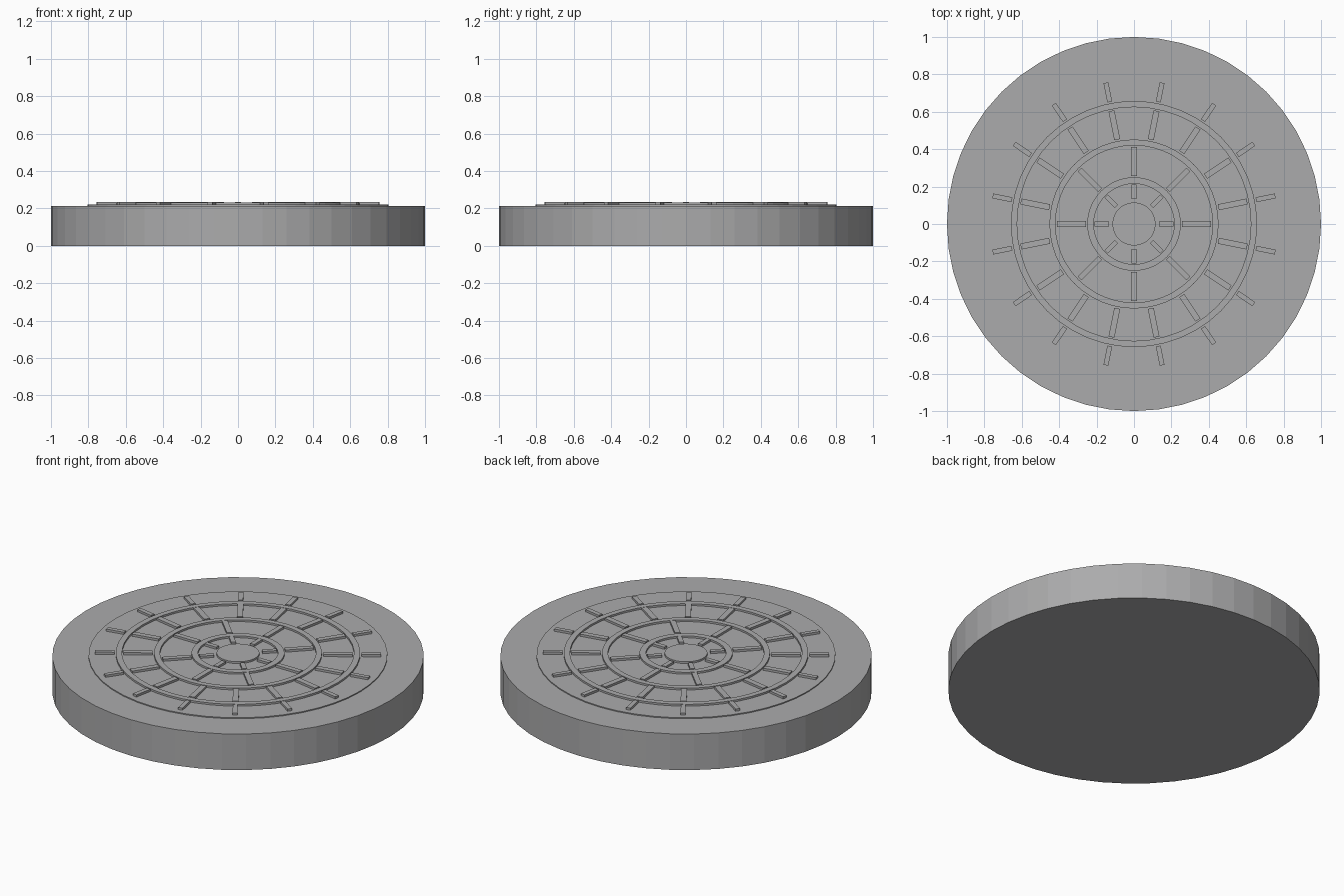
import bpy, bmesh
from math import cos, sin, pi, radians

if "Cube" in bpy.data.objects:
    bpy.data.objects.remove(bpy.data.objects["Cube"])

SEG = 48

# Dark cast iron
iron = bpy.data.materials.new("cast_iron")
iron.diffuse_color = (0.41, 0.41, 0.415, 1)
iron.use_nodes = True
iron.node_tree.nodes["Principled BSDF"].inputs["Base Color"].default_value = iron.diffuse_color


def finish(name, bm):
    bmesh.ops.recalc_face_normals(bm, faces=bm.faces)
    mesh = bpy.data.meshes.new(name)
    bm.to_mesh(mesh)
    bm.free()
    mesh.materials.append(iron)
    obj = bpy.data.objects.new(name, mesh)
    bpy.context.collection.objects.link(obj)
    return obj


def disc(name, r, z0, z1):
    bm = bmesh.new()
    verts = [bm.verts.new((r * cos(2 * pi * i / SEG), r * sin(2 * pi * i / SEG), z0))
             for i in range(SEG)]
    face = bm.faces.new(verts)
    top = bmesh.ops.extrude_face_region(bm, geom=[face], use_keep_orig=True)["geom"]
    bmesh.ops.translate(bm, vec=(0, 0, z1 - z0),
                        verts=[g for g in top if isinstance(g, bmesh.types.BMVert)])
    return finish(name, bm)


def ring(name, r0, r1, z0, z1):
    bm = bmesh.new()
    section = [(r0, z0), (r1, z0), (r1, z1), (r0, z1)]
    loops = [[bm.verts.new((r * cos(2 * pi * i / SEG), r * sin(2 * pi * i / SEG), z))
              for r, z in section] for i in range(SEG)]
    for i in range(SEG):
        a, b = loops[i], loops[(i + 1) % SEG]
        for j in range(4):
            k = (j + 1) % 4
            bm.faces.new((a[j], b[j], b[k], a[k]))
    return finish(name, bm)


def bars(name, count, offset, r0, r1, width, z0, z1):
    for i in range(count):
        bm = bmesh.new()
        bmesh.ops.create_cube(bm, size=1)
        bmesh.ops.scale(bm, vec=(r1 - r0, width, z1 - z0), verts=bm.verts)
        bmesh.ops.translate(bm, vec=((r0 + r1) / 2, 0, (z0 + z1) / 2), verts=bm.verts)
        obj = finish(f"{name}_{i + 1}", bm)
        obj.rotation_euler.z = radians(offset) + 2 * pi * i / count


# Heavy cover plate with thin raised face and centre boss
disc("cover_plate", 1.0, 0.0, 0.214)
disc("raised_face", 0.805, 0.205, 0.22)
disc("centre_boss", 0.115, 0.21, 0.231)

# Concentric ribs
ring("inner_ring", 0.215, 0.25, 0.21, 0.231)
ring("middle_ring", 0.42, 0.452, 0.21, 0.231)
ring("outer_ring", 0.625, 0.658, 0.21, 0.231)

# Radial grip bars
bars("hub_bar", 8, 0, 0.133, 0.21, 0.026, 0.21, 0.233)
bars("inner_bar", 8, 0, 0.257, 0.412, 0.03, 0.21, 0.233)
bars("middle_bar", 16, 11.25, 0.46, 0.617, 0.032, 0.21, 0.233)
bars("outer_bar", 16, 11.25, 0.665, 0.77, 0.026, 0.21, 0.233)
